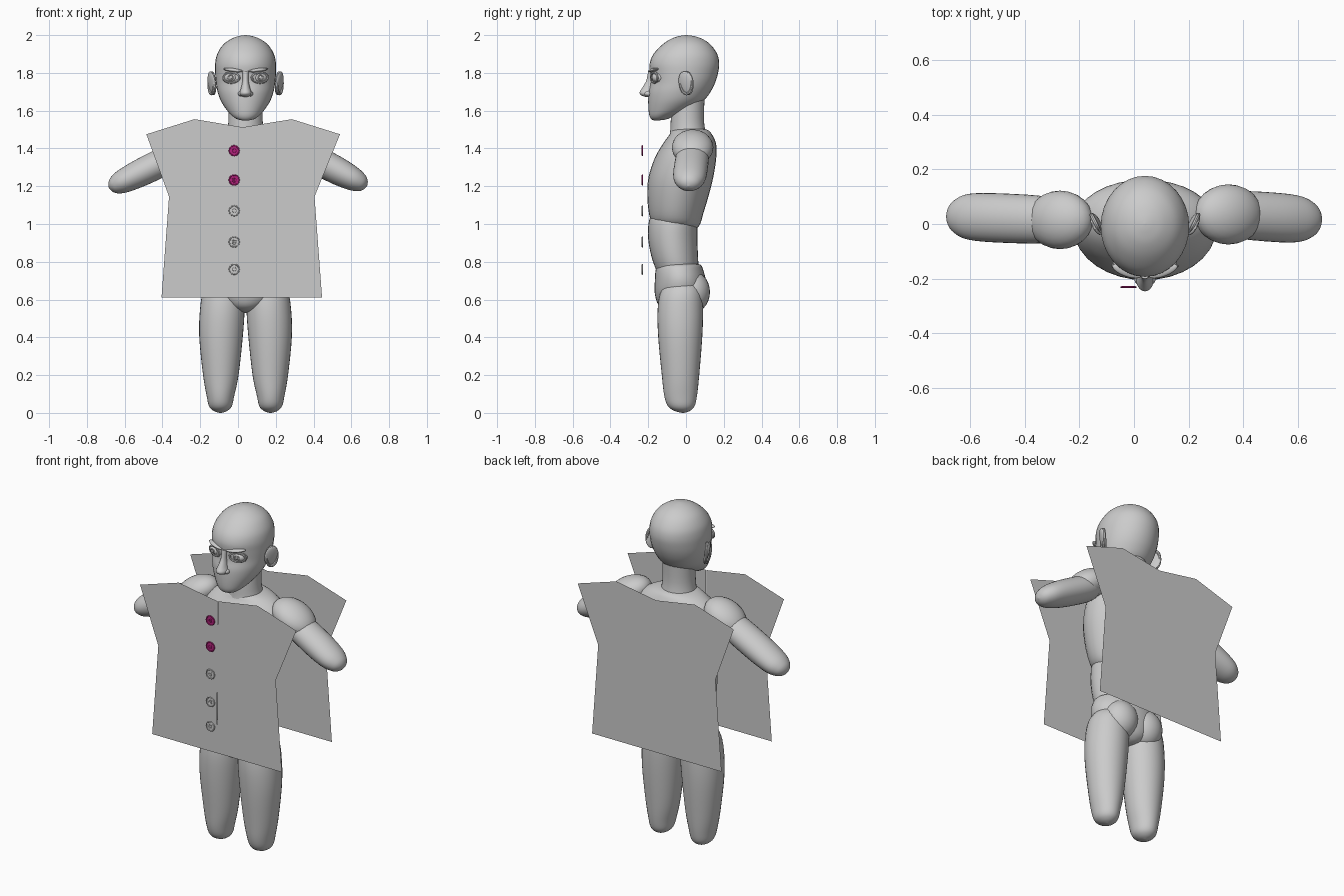
import bpy, bmesh, math
from mathutils import Matrix, Vector

if "Cube" in bpy.data.objects:
    bpy.data.objects.remove(bpy.data.objects["Cube"])

CX = 0.04  # body centre line


def material(name, color):
    m = bpy.data.materials.new(name)
    m.diffuse_color = (*color, 1)
    m.use_nodes = True
    m.node_tree.nodes["Principled BSDF"].inputs["Base Color"].default_value = m.diffuse_color
    return m


GREY = material("plain grey", (0.6, 0.6, 0.6))
MAGENTA = material("magenta", (0.45, 0.015, 0.2))


def finish(name, bm, mat, smooth=True, matrix=Matrix()):
    bmesh.ops.recalc_face_normals(bm, faces=bm.faces[:])
    bm.transform(matrix)
    me = bpy.data.meshes.new(name)
    bm.to_mesh(me)
    bm.free()
    me.materials.append(mat)
    ob = bpy.data.objects.new(name, me)
    bpy.context.collection.objects.link(ob)
    if smooth:
        for o in bpy.context.selected_objects:
            o.select_set(False)
        ob.select_set(True)
        bpy.context.view_layer.objects.active = ob
        bpy.ops.object.shade_smooth_by_angle(angle=math.radians(40))
    return ob


def spline(a, b, c, d, t):
    return 0.5 * (2*b + (c-a)*t + (2*a-5*b+4*c-d)*t*t + (3*b-a-3*c+d)*t**3)


def loft(name, sections, matrix=Matrix(), sides=32, steps=4):
    """Rounded body; each section is (z, x centre, half width, y front, y back)."""
    rows = []
    n = len(sections)
    for i in range(n - 1):
        pts = [sections[max(0, min(n-1, i+k))] for k in (-1, 0, 1, 2)]
        for s in range(steps):
            rows.append([spline(*v, s / steps) for v in zip(*pts)])
    rows.append(sections[-1])
    bm = bmesh.new()
    rings = []
    for z, x, w, f, b in rows:
        rings.append([bm.verts.new((x + max(w, 0.001) * math.cos(a),
                                    (f+b)/2 + (b-f)/2 * math.sin(a), z))
                      for a in (math.tau * k / sides for k in range(sides))])
    for p, q in zip(rings, rings[1:]):
        for k in range(sides):
            j = (k + 1) % sides
            bm.faces.new((p[k], p[j], q[j], q[k]))
    bm.faces.new(rings[0])
    bm.faces.new(rings[-1])
    return finish(name, bm, GREY, matrix=matrix)


def ball(name, loc, scale, rot=(0, 0, 0)):
    bm = bmesh.new()
    bmesh.ops.create_uvsphere(bm, u_segments=24, v_segments=14, radius=1)
    from_rot = Matrix.Rotation(rot[2], 4, 'Z') @ Matrix.Rotation(rot[1], 4, 'Y') @ Matrix.Rotation(rot[0], 4, 'X')
    return finish(name, bm, GREY, matrix=Matrix.Translation(loc) @ from_rot @ Matrix.Diagonal((*scale, 1)))


def ring(name, loc, rx, rz, r, turn=0, mat=GREY, sides=28):
    """Elliptical torus facing -y, turned about z."""
    bm = bmesh.new()
    loops = []
    for i in range(sides):
        a = math.tau * i / sides
        loops.append([bm.verts.new(((rx + r*math.cos(b)) * math.cos(a), r*math.sin(b),
                                    (rz + r*math.cos(b)) * math.sin(a)))
                      for b in (math.tau * k / 8 for k in range(8))])
    for i in range(sides):
        p, q = loops[i], loops[(i+1) % sides]
        for k in range(8):
            bm.faces.new((p[k], p[(k+1) % 8], q[(k+1) % 8], q[k]))
    return finish(name, bm, mat, matrix=Matrix.Translation(loc) @ Matrix.Rotation(turn, 4, 'Z'))


# Head and neck
loft("head", [(1.548, CX, .015, -.17, -.145), (1.555, CX, .045, -.183, -.10), (1.572, CX, .07, -.193, -.06),
              (1.60, CX, .097, -.198, .01), (1.65, CX, .13, -.2, .09), (1.70, CX, .148, -.198, .13),
              (1.75, CX, .157, -.188, .155), (1.80, CX, .161, -.19, .17), (1.85, CX, .161, -.192, .176),
              (1.90, CX, .15, -.172, .165), (1.95, CX, .118, -.125, .13), (1.982, CX, .072, -.075, .082),
              (1.996, CX, .03, -.03, .035), (2.0, CX, .001, 0, .002)])
loft("neck", [(1.42, CX, .12, -.1, .12), (1.48, CX, .1, -.085, .105),
              (1.56, CX, .09, -.08, .095), (1.70, CX, .09, -.07, .1)])

# Nose: narrow bridge widening to a pointed tip with nostril wings
loft("nose", [(1.672, CX, .006, -.21, -.19), (1.68, CX, .026, -.235, -.17), (1.695, CX, .032, -.246, -.16),
              (1.72, CX, .024, -.232, -.16), (1.76, CX, .016, -.21, -.16), (1.81, CX, .018, -.2, -.16)], sides=20)
for s in (-1, 1):
    ball("nostril_wing", (CX + s*.025, -.195, 1.69), (.015, .025, .014))
    # Eyes with lids, iris ring and pupil
    ex, turn = CX + s*.075, s*.35
    ball("eyeball", (ex, -.142, 1.775), (.042, .042, .03))
    ring("eyelid_rim", (ex, -.168, 1.775), .044, .026, .007, turn)
    ring("iris_ring", (ex + s*.004, -.183, 1.776), .014, .014, .003, turn)
    ball("pupil", (ex + s*.004, -.183, 1.776), (.006, .004, .006))
    # Slanted brow ridge above each eye
    ball("brow_ridge", (CX + s*.066, -.172, 1.815), (.056, .02, .01), (0, -s*.12, s*.35))
    # Ears
    ball("ear", (CX + s*.178, .0, 1.745), (.012, .042, .064), (.15, s*.2, -s*.45))
    ring("ear_rim", (CX + s*.18, .002, 1.745), .034, .056, .008, s*(math.pi/2 - .45))

# Torso
loft("chest", [(.965, CX, .02, -.07, -.01), (.975, CX, .11, -.14, .05), (1.0, CX, .165, -.175, .075),
               (1.05, CX, .2, -.195, .09), (1.15, CX, .235, -.205, .12), (1.25, CX, .258, -.198, .145),
               (1.35, CX, .262, -.165, .16), (1.42, CX, .24, -.125, .16), (1.47, CX, .185, -.09, .14),
               (1.50, CX, .11, -.07, .11), (1.51, CX, .02, -.01, .03)])
loft("waist", [(.70, CX, .15, -.13, .07), (.80, CX, .17, -.175, .065), (.92, CX, .175, -.2, .06),
               (1.02, CX, .17, -.195, .06), (1.08, CX, .14, -.16, .05)])
loft("pelvis", [(.53, CX, .02, -.04, .03), (.54, CX, .06, -.1, .06), (.57, CX, .12, -.145, .09),
                (.63, CX, .19, -.165, .105), (.70, CX, .21, -.165, .105), (.76, CX, .195, -.16, .09),
                (.785, CX, .17, -.145, .075), (.795, CX, .1, -.09, .03)])

for s in (-1, 1):
    ball("buttock", (CX + s*.085, .035, .64), (.1, .092, .11))
    # Tapered thighs with round ends
    loft("leg", [(0, CX + s*.133, .005, -.02, -.01), (.01, CX + s*.133, .035, -.06, .02),
                 (.035, CX + s*.133, .06, -.095, .045), (.09, CX + s*.133, .073, -.115, .058),
                 (.2, CX + s*.131, .094, -.128, .07), (.4, CX + s*.13, .115, -.147, .086),
                 (.55, CX + s*.123, .118, -.15, .09), (.65, CX + s*.115, .105, -.13, .08),
                 (.72, CX + s*.105, .05, -.07, .03)])

# Shoulders and arm stumps
for name, loc, scale, tilt in (("right_shoulder", (.345, .035, 1.405), (.135, .11, .08), .5),
                               ("left_shoulder", (-.27, .015, 1.41), (.13, .107, .08), -.5)):
    ball(name, loc, scale, (0, tilt, 0))
for name, root, tip in (("right_arm", (.30, .04, 1.40), (.683, .012, 1.20)),
                        ("left_arm", (-.25, .012, 1.40), (-.683, .03, 1.19))):
    root, tip = Vector(root), Vector(tip)
    axis = (tip - root).normalized()
    side = Vector((0, 1, 0)).cross(axis).normalized()
    m = Matrix((side, axis.cross(side), axis)).transposed().to_4x4()
    L = (tip - root).length
    loft(name, [(z, 0, w, -d, d) for z, w, d in (
        (0, .01, .01), (.02, .05, .06), (.08, .072, .085), (L*.55, .074, .09), (L - .09, .064, .084),
        (L - .035, .048, .062), (L - .01, .027, .035), (L, .002, .002))], matrix=Matrix.Translation(root) @ m)


# Flat shirt panels; the front one is split and slightly overlapped at the placket
def panel(name, outline, y):
    bm = bmesh.new()
    bm.faces.new([bm.verts.new((x, y, z)) for x, z in outline])
    finish(name, bm, GREY, smooth=False)


left = [(.025, 1.512), (-.23, 1.555), (-.485, 1.475), (-.365, 1.145), (-.405, .61), (.02, .61)]
right = [(.02, .61), (.445, .61), (.405, 1.145), (.54, 1.475), (.285, 1.555), (.025, 1.512)]
panel("shirt_front_left", left, -.226)
panel("shirt_front_right", right, -.2245)
panel("shirt_back", left[:-1] + right[1:-1], .245)

# Buttons: flat disc, raised rim and four-hole centre
for i, z in enumerate((1.388, 1.233, 1.07, .905, .76)):
    mat = MAGENTA if i < 2 else GREY
    bm = bmesh.new()
    bmesh.ops.create_cone(bm, cap_ends=True, segments=24, radius1=.026, radius2=.026, depth=.005)
    finish("button", bm, mat, matrix=Matrix.Translation((-.02, -.229, z)) @ Matrix.Rotation(math.pi/2, 4, 'X'))
    ring("button_rim", (-.02, -.231, z), .026, .026, .0035, mat=mat)
    ring("button_centre", (-.02, -.231, z), .011, .011, .002, mat=mat, sides=16)
    for sx in (-1, 1):
        for sz in (-1, 1):
            ring("button_hole", (-.02 + sx*.004, -.2315, z + sz*.004), .002, .002, .001, mat=mat, sides=8)
